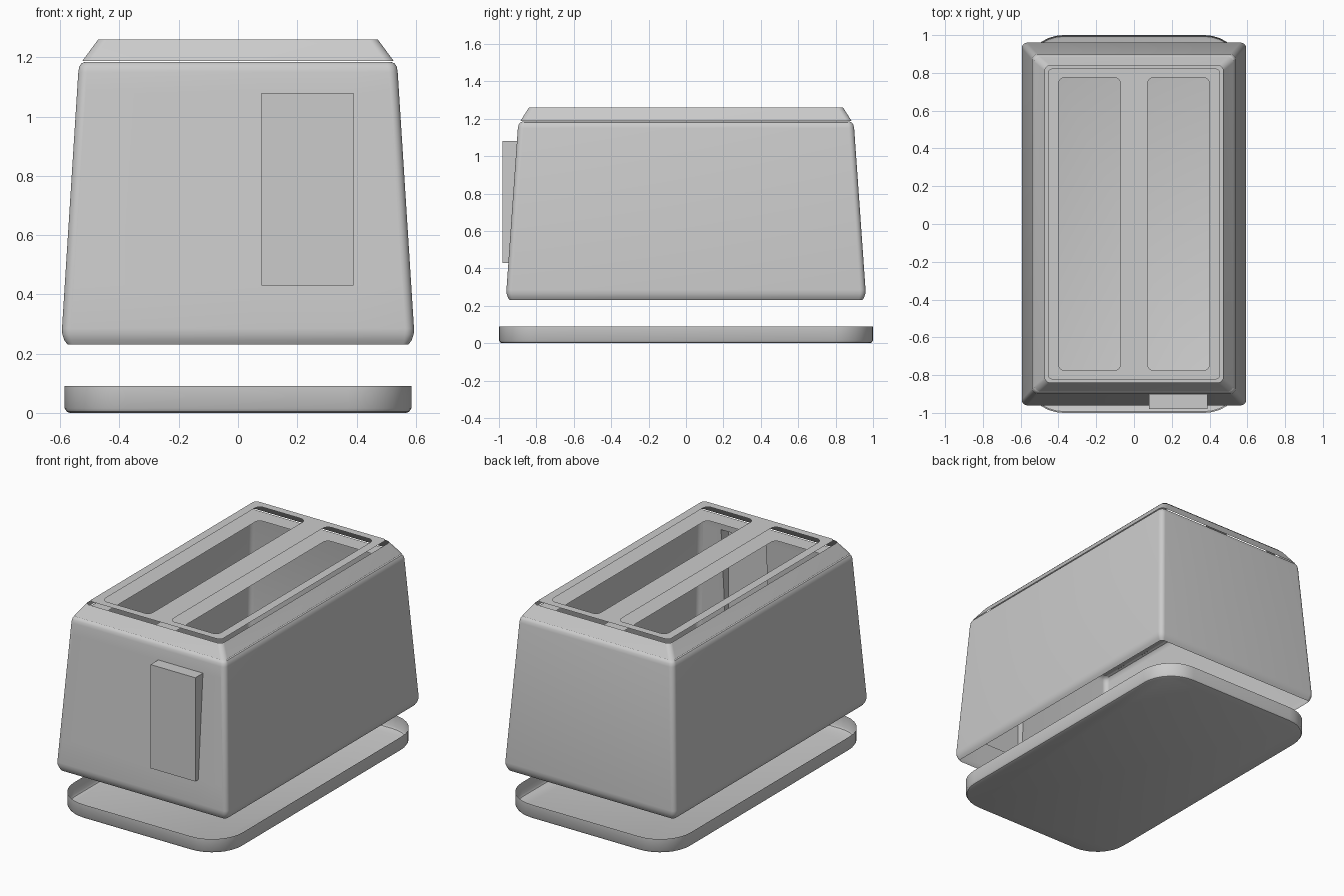
import bpy, bmesh, math

if "Cube" in bpy.data.objects:
    bpy.data.objects.remove(bpy.data.objects["Cube"])


def rounded_rect(hx, hy, r, n=8, cx=0.0):
    """Outline points of a rounded rectangle, counter-clockwise."""
    pts = []
    for k, (sx, sy) in enumerate([(1, 1), (-1, 1), (-1, -1), (1, -1)]):
        for i in range(n + 1):
            a = math.pi / 2 * (k + i / n)
            pts.append((cx + sx * (hx - r) + r * math.cos(a),
                        sy * (hy - r) + r * math.sin(a)))
    return pts


def loft(bm, sections, cap_bottom=False):
    """Sheet through stacked rounded rectangles (z, half x, half y, radius)."""
    rings = [[bm.verts.new((x, y, z)) for x, y in rounded_rect(hx, hy, r)]
             for z, hx, hy, r in sections]
    for lo, hi in zip(rings, rings[1:]):
        for i in range(len(lo)):
            j = (i + 1) % len(lo)
            bm.faces.new((lo[i], lo[j], hi[j], hi[i]))
    if cap_bottom:
        bm.faces.new(rings[0][::-1])


def finish(name, bm):
    me = bpy.data.meshes.new(name)
    bm.to_mesh(me)
    bm.free()
    ob = bpy.data.objects.new(name, me)
    bpy.context.collection.objects.link(ob)
    bpy.ops.object.select_all(action='DESELECT')
    ob.select_set(True)
    bpy.context.view_layer.objects.active = ob
    bpy.ops.object.shade_smooth_by_angle(angle=math.radians(35))
    return ob


def slotted_plate(name, z, hx, hy, r):
    """Flat sheet with the two bread slots left open."""
    bm = bmesh.new()
    outlines = [rounded_rect(hx, hy, r)]
    outlines += [rounded_rect(0.165, 0.775, 0.035, cx=c) for c in (-0.236, 0.236)]
    edges = []
    for pts in outlines:
        vs = [bm.verts.new((x, y, z)) for x, y in pts]
        edges += [bm.edges.new((vs[i - 1], vs[i])) for i in range(len(vs))]
    bmesh.ops.triangle_fill(bm, edges=edges, use_beauty=True, normal=(0, 0, 1))
    for f in bm.faces:
        if f.normal.z < 0:
            f.normal_flip()
    finish(name, bm)


# Base tray, open at the top
bm = bmesh.new()
loft(bm, [(0.0, 0.568, 0.983, 0.195), (0.004, 0.578, 0.993, 0.205),
          (0.015, 0.585, 1.0, 0.212), (0.09, 0.585, 1.0, 0.212)], cap_bottom=True)
finish("base_tray", bm)

# Tapered housing shell, open at the bottom
bm = bmesh.new()
loft(bm, [(0.23, 0.575, 0.943, 0.02), (0.245, 0.586, 0.952, 0.026),
          (0.265, 0.593, 0.959, 0.03), (0.285, 0.594, 0.96, 0.03),
          (1.15, 0.539, 0.899, 0.03), (1.168, 0.536, 0.895, 0.03),
          (1.18, 0.528, 0.887, 0.025), (1.185, 0.515, 0.875, 0.02)])

# Push-down lever, extruded out of the front wall
for axis, values in ((0, (0.08, 0.39)), (2, (0.43, 1.08))):
    for v in values:
        co, no = [0, 0, 0], [0, 0, 0]
        co[axis], no[axis] = v, 1
        front = [f for f in bm.faces
                 if f.calc_center_median().y < -0.8 and f.calc_area() > 0.02
                 and abs(f.normal.x) < 0.1]
        bm.normal_update()
        front = [f for f in bm.faces if f.normal.y < -0.98 and f.calc_area() > 0.02]
        geom = set(front) | {e for f in front for e in f.edges} | {w for f in front for w in f.verts}
        bmesh.ops.bisect_plane(bm, geom=list(geom), plane_co=co, plane_no=no)
bm.normal_update()
panel = [f for f in bm.faces if f.normal.y < -0.9
         and 0.08 < f.calc_center_median().x < 0.39
         and 0.43 < f.calc_center_median().z < 1.08]
out = bmesh.ops.extrude_face_region(bm, geom=panel)
for v in out["geom"]:
    if isinstance(v, bmesh.types.BMVert):
        v.co.y = -0.98
bmesh.ops.delete(bm, geom=[f for f in panel if f.is_valid], context='FACES')
bmesh.ops.recalc_face_normals(bm, faces=bm.faces)
finish("housing_with_lever", bm)

# Inner deck closing the housing around the slots
slotted_plate("inner_deck", 1.187, 0.517, 0.877, 0.02)

# Sloped collar above the housing
bm = bmesh.new()
loft(bm, [(1.187, 0.526, 0.886, 0.03), (1.26, 0.472, 0.84, 0.03)])
finish("top_collar", bm)

# Thin slot plate floating just above the collar
slotted_plate("slot_plate", 1.275, 0.456, 0.823, 0.025)
